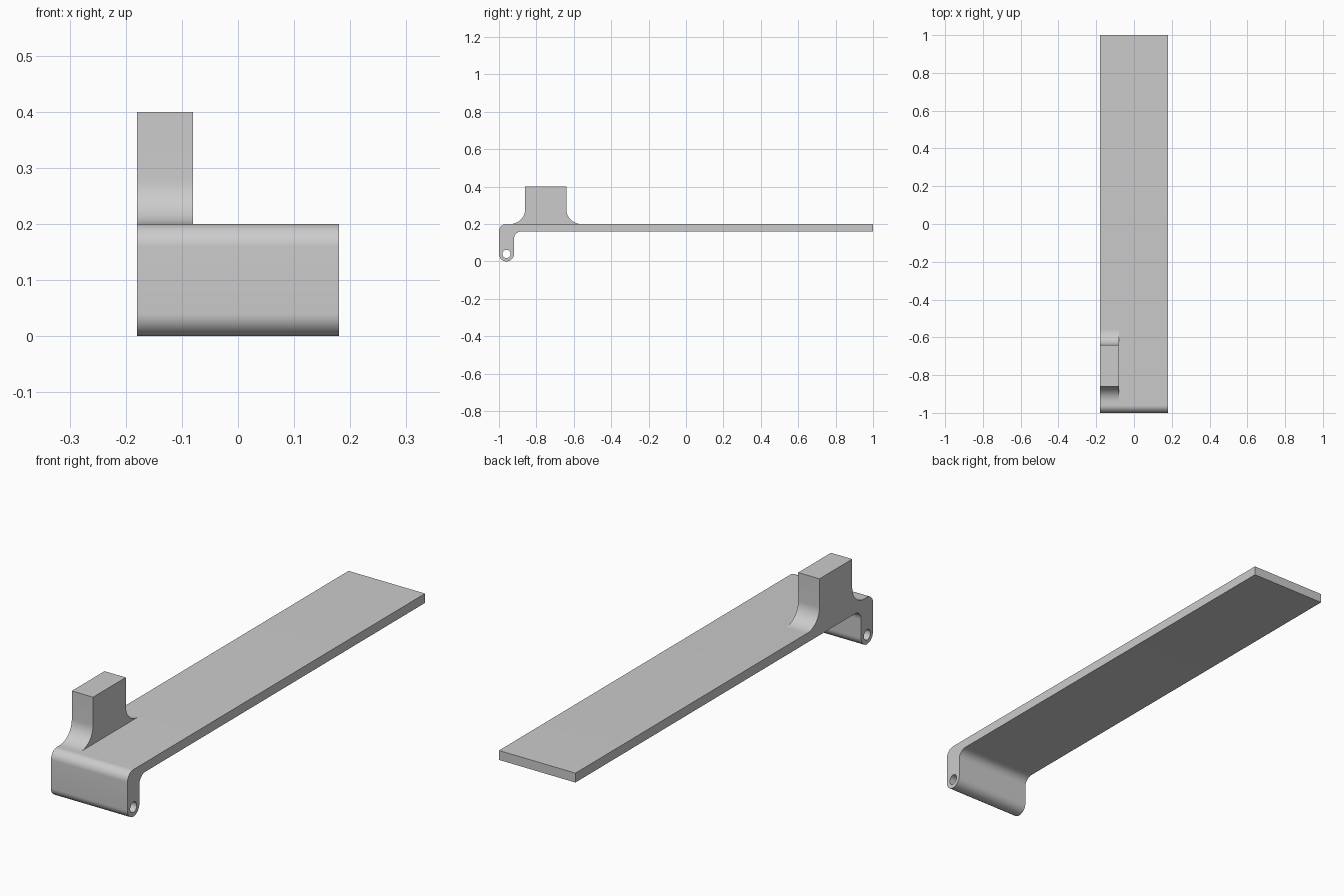
import bpy
from math import cos, sin, radians, pi

cube = bpy.data.objects.get("Cube")
if cube:
    bpy.data.objects.remove(cube, do_unlink=True)

grey = bpy.data.materials.new("plain_grey")
grey.use_nodes = True
colour = (0.6, 0.6, 0.6, 1)
grey.diffuse_color = colour
grey.node_tree.nodes["Principled BSDF"].inputs["Base Color"].default_value = colour


def arc(y, z, radius, start, end, steps=14):
    """Points on an arc in the side plane, angles in degrees."""
    angles = [radians(start + (end - start) * i / steps) for i in range(steps + 1)]
    return [(y + radius * cos(a), z + radius * sin(a)) for a in angles]


def extrude_profile(name, loops, x_min, x_max):
    """Fill side profiles (later loops are holes) and extrude them across x."""
    curve = bpy.data.curves.new(name, "CURVE")
    curve.dimensions = "2D"
    curve.fill_mode = "BOTH"
    curve.extrude = (x_max - x_min) / 2
    for loop in loops:
        spline = curve.splines.new("POLY")
        spline.points.add(len(loop) - 1)
        for point, (y, z) in zip(spline.points, loop):
            point.co = (y, z, 0, 1)
        spline.use_cyclic_u = True
    obj = bpy.data.objects.new(name, curve)
    bpy.context.collection.objects.link(obj)
    obj.rotation_euler = (pi / 2, 0, pi / 2)
    obj.location.x = (x_min + x_max) / 2
    bpy.ops.object.select_all(action="DESELECT")
    obj.select_set(True)
    bpy.context.view_layer.objects.active = obj
    bpy.ops.object.convert(target="MESH")
    obj = bpy.context.object
    # Join the caps to the walls
    bpy.ops.object.mode_set(mode="EDIT")
    bpy.ops.mesh.select_all(action="SELECT")
    bpy.ops.mesh.remove_doubles(threshold=0.0001)
    bpy.ops.mesh.normals_make_consistent(inside=False)
    bpy.ops.object.mode_set(mode="OBJECT")
    bpy.ops.object.shade_smooth_by_angle(angle=radians(30))
    obj.data.materials.clear()
    obj.data.materials.append(grey)
    return obj


# Long plate with a folded-down front leg and a pin hole
plate = [(1, 0.16), (1, 0.2)]
plate += arc(-0.96, 0.16, 0.04, 90, 180)
plate += arc(-0.96, 0.04, 0.04, 180, 360, 24)
plate += arc(-0.88, 0.12, 0.04, 180, 90)
pin_hole = arc(-0.96, 0.04, 0.022, 0, 350, 35)
extrude_profile("plate_and_leg", [plate, pin_hole], -0.18, 0.18)

# Upright block with flared feet, sitting on the right edge
block = arc(-0.94, 0.28, 0.08, 270, 360)
block += [(-0.86, 0.4), (-0.64, 0.4)]
block += arc(-0.56, 0.28, 0.08, 180, 270)
extrude_profile("upright_block", [block], -0.18, -0.08)
